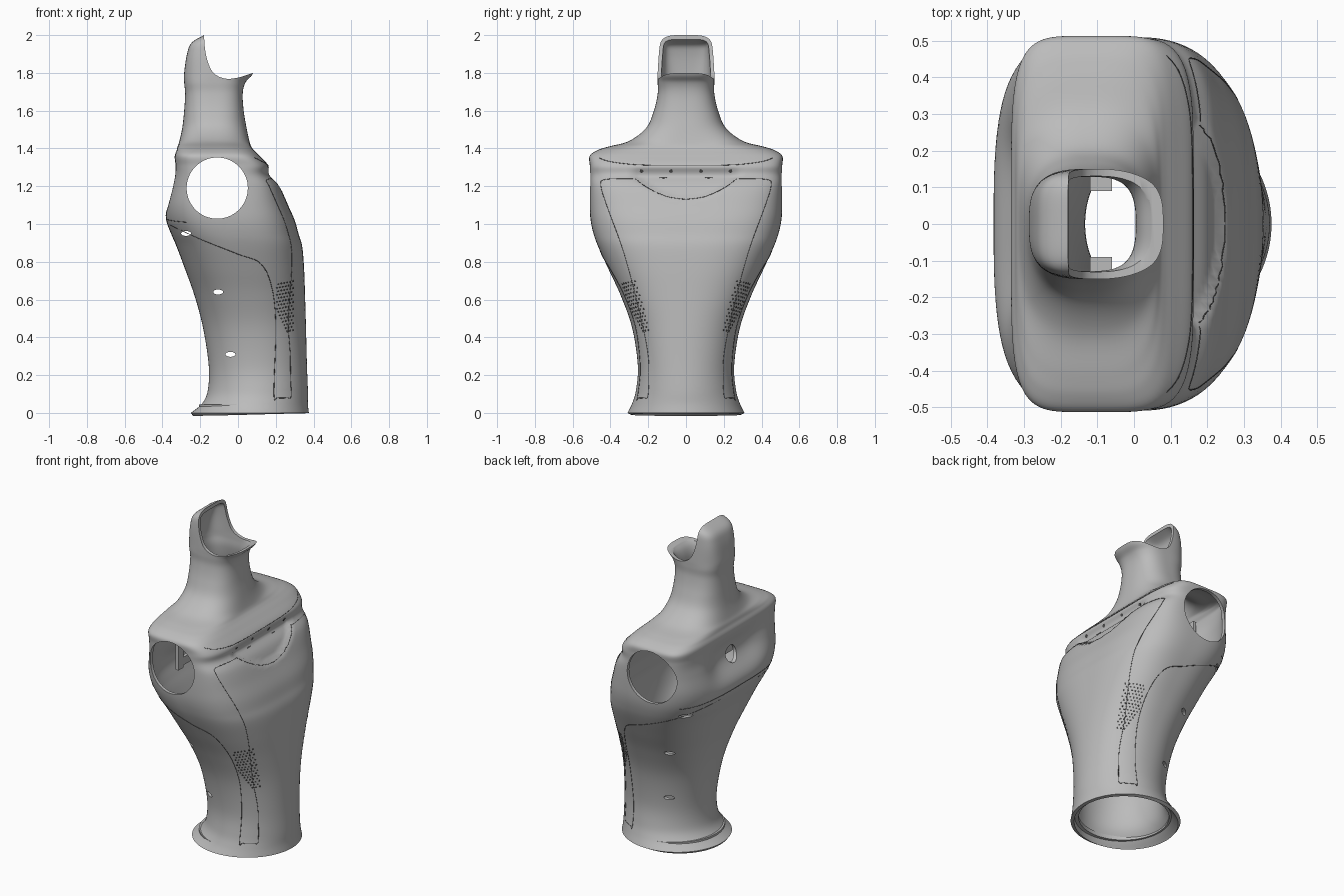
import bpy, bmesh, math
from mathutils import Vector, Matrix
from mathutils.bvhtree import BVHTree

cube = bpy.data.objects.get("Cube")
if cube:
    bpy.data.objects.remove(cube, do_unlink=True)


def make_material(name, value):
    mat = bpy.data.materials.new(name)
    mat.use_nodes = True
    colour = (value, value, value, 1)
    mat.diffuse_color = colour
    bsdf = mat.node_tree.nodes["Principled BSDF"]
    bsdf.inputs["Base Color"].default_value = colour
    bsdf.inputs["Roughness"].default_value = 0.6
    return mat


shell_grey = make_material("shell grey", 0.5)
dark_grey = make_material("dark grey", 0.08)


def add_object(name, bm, mat):
    bmesh.ops.recalc_face_normals(bm, faces=bm.faces)
    mesh = bpy.data.meshes.new(name)
    bm.to_mesh(mesh)
    bm.free()
    mesh.materials.append(mat)
    obj = bpy.data.objects.new(name, mesh)
    bpy.context.collection.objects.link(obj)
    return obj


def smooth_path(points, steps):
    """Catmull-Rom through points of any dimension."""
    out = []
    last = len(points) - 1
    for i in range(last):
        a, b = points[max(i - 1, 0)], points[i]
        c, d = points[i + 1], points[min(i + 2, last)]
        for k in range(steps):
            t = k / steps
            out.append([q + 0.5 * t * (r - p + t * (2 * p - 5 * q + 4 * r - s + t * (3 * (q - r) + s - p)))
                        for p, q, r, s in zip(a, b, c, d)])
    out.append(list(points[-1]))
    return out


def clamp(v):
    return max(0.0, min(1.0, v))


# Torso sections in hundredths: height, back x, chest x, half width, squareness
SECTIONS = [
    (0, -25, 37.5, 31, 2), (5, -19, 37, 28.5, 2), (12, -16, 37, 26.5, 2),
    (25, -15.5, 36.5, 25.5, 2.1), (45, -18.5, 36, 28.5, 2.2), (62, -23, 35.5, 34.5, 2.4),
    (76, -28, 35, 41, 2.6), (88, -32.5, 34, 46.5, 2.8), (95, -35.5, 32, 49, 3),
    (102, -38, 30, 50.5, 3.2), (110, -38, 26.5, 51, 3.6), (120, -35.5, 22, 51, 4.2),
    (126, -34, 17, 51, 4.6), (131, -33.5, 16, 51, 5), (136, -33.5, 11.5, 51, 5),
    (139, -32.5, 8.5, 47, 4.5), (141, -32, 7, 41, 3.6), (144, -31, 6, 30, 2.8),
    (151, -29.5, 4.5, 21, 2.5), (160, -28.5, 3, 17, 2.6), (169, -28, 2.5, 15, 2.8),
    (175, -28.5, 4, 15, 3), (180, -28.5, 8, 15, 3.2), (190, -27, 9, 14.5, 4),
    (196, -24.5, 9, 13.8, 4.5), (200, -18, 9, 12, 4.5)]
SEGMENTS = 144


def section_ring(bm, row, scale=1.0, z=None):
    height, back, chest, half, power = row
    ring = []
    for i in range(SEGMENTS):
        a = math.tau * i / SEGMENTS
        c, s = math.cos(a), math.sin(a)
        r = scale / (abs(c) ** power + abs(s) ** power) ** (1 / power)
        x = ((back + chest) + (chest - back) * c * r) / 200
        ring.append(bm.verts.new((x, half * s * r / 100, height / 100 if z is None else z)))
    return ring


def bridge(bm, rings):
    for low, high in zip(rings, rings[1:]):
        for i in range(SEGMENTS):
            j = (i + 1) % SEGMENTS
            bm.faces.new((low[i], low[j], high[j], high[i]))


# Torso shell, with a pocket on the chest and a hollow between the shoulders
bm = bmesh.new()
bridge(bm, [section_ring(bm, row) for row in smooth_path(SECTIONS, 6)])
for v in bm.verts:
    x, y, z = v.co
    if x > 0:
        arc = 1.13 + 0.11 * (y / 0.27) ** 2
        v.co.x -= 0.022 * clamp((z - arc) / 0.015) * clamp((1.3 - z) / 0.05) * clamp((0.29 - abs(y)) / 0.03)
    elif x < -0.2 and 1.04 < z < 1.36:
        v.co.x += 0.045 * math.sin(math.pi * (z - 1.04) / 0.32) ** 2 * math.exp(-(y / 0.24) ** 4)
torso = add_object("torso_shell", bm, shell_grey)
wall = torso.modifiers.new("wall", 'SOLIDIFY')
wall.thickness = 0.02
wall.offset = -1

# Cutters: neck opening, arm holes, back port, side slots
bm = bmesh.new()


def add_cylinder(centre, axis, radius, length, squash=1.0):
    rot = Vector(axis).to_track_quat('Z', 'Y').to_matrix().to_4x4()
    size = Matrix.Diagonal((radius, radius * squash, length, 1))
    bmesh.ops.create_cone(bm, cap_ends=True, segments=64, radius1=1, radius2=1, depth=1,
                          matrix=Matrix.Translation(centre) @ rot @ size)


neck_curve = [(-18, 200.5), (-17.5, 193), (-16, 86 + 100), (-13, 180), (-7, 177), (0, 177.5), (8, 180)]
outline = smooth_path(neck_curve, 6) + [(30, 182), (30, 220), (-18, 220)]
face = bm.faces.new([bm.verts.new((x / 100, -0.3, z / 100)) for x, z in outline])
side = bmesh.ops.extrude_face_region(bm, geom=[face])["geom"]
bmesh.ops.translate(bm, vec=(0, 0.6, 0), verts=[g for g in side if isinstance(g, bmesh.types.BMVert)])
add_cylinder((-0.11, 0, 1.19), (0, 1, 0), 0.162, 1.4)
add_cylinder((-0.38, 0, 1.2), (1, 0, 0), 0.05, 0.18)
for sign in (-1, 1):
    for x, z in ((-0.275, 0.95), (-0.105, 0.64), (-0.04, 0.31)):
        add_cylinder((x, sign * 0.38, z), (0, 1, 0), 0.026, 0.5, 0.5)
cutter = add_object("opening_cutter", bm, shell_grey)
cutter.hide_render = True
cutter.hide_viewport = False

cut = torso.modifiers.new("openings", 'BOOLEAN')
cut.operation = 'DIFFERENCE'
cut.solver = 'EXACT'
cut.object = cutter
bpy.context.view_layer.objects.active = torso
torso.select_set(True)
for name in ("wall", "openings"):
    bpy.ops.object.modifier_apply(modifier=name)
bpy.ops.object.shade_smooth_by_angle(angle=math.radians(35))
bpy.data.objects.remove(cutter, do_unlink=True)

# Surface lookup for the fine details
tree = BVHTree.FromObject(torso, bpy.context.evaluated_depsgraph_get())


def hit(a, z, view, sign):
    """Surface point seen from the chest, the back or one side."""
    if view == "side":
        start, aim = (a, 2 * sign, z), (0, -sign, 0)
    else:
        end = 1 if view == "chest" else -1
        start, aim = (2 * end, a * sign, z), (-end, 0, 0)
    return tree.ray_cast(Vector(start), Vector(aim))[:2]


def add_seam(name, points, view, sign):
    curve = bpy.data.curves.new(name, 'CURVE')
    curve.dimensions = '3D'
    curve.bevel_depth = 0.0018
    curve.bevel_resolution = 0
    found = [hit(a / 100, z / 100, view, sign)[0] for a, z in smooth_path(points, 8)]
    found = [p for p in found if p]
    line = curve.splines.new('POLY')
    line.points.add(len(found) - 1)
    for point, p in zip(line.points, found):
        point.co = (*p, 1)
    curve.materials.append(dark_grey)
    bpy.context.collection.objects.link(bpy.data.objects.new(name, curve))


# Panel seams
for sign, label in ((-1, "front"), (1, "rear")):
    add_seam(label + "_chest_seam", [(28, 124), (43, 123.5), (45, 120), (42, 110), (33, 85), (25, 55),
                                     (20, 30), (20, 10), (22, 8)], "chest", sign)
    add_seam(label + "_flank_seam", [(-37, 100), (-20, 92), (0, 84), (12, 79), (18, 66), (20, 45),
                                     (19, 10), (21, 8), (27, 8)], "side", sign)
    add_seam(label + "_pocket_seam", [(0, 113), (10, 114.5), (20, 119), (27, 124)], "chest", sign)
    add_seam(label + "_collar_seam", [(0, 131), (25, 131.3), (40, 133), (46, 135)], "chest", sign)
    add_seam(label + "_back_seam", [(0, 102.5), (25, 102.2), (45, 101)], "back", sign)

# Perforated vents and chest screws, as thin discs
bm = bmesh.new()


def add_disc(found, radius, stretch=1.0):
    p, n = found
    if p:
        rot = n.to_track_quat('Z', 'Y').to_matrix().to_4x4()
        bmesh.ops.create_cone(bm, cap_ends=True, segments=8, radius1=radius, radius2=radius, depth=0.003,
                              matrix=Matrix.Translation(p) @ rot @ Matrix.Diagonal((stretch, 1 / stretch, 1, 1)))


for sign in (-1, 1):
    for row in range(15):
        z = 0.43 + row * 0.0185
        left = 0.2 + 0.05 * clamp((0.56 - z) / 0.13)
        for col in range(7):
            x = 0.292 - col * 0.0155 - (row % 2) * 0.0075
            if x > left:
                add_disc(hit(x, z + (x - 0.25) * 0.2, "side", sign), 0.0055)
    for y in (0.08, 0.235):
        add_disc(hit(y, 1.28, "chest", sign), 0.01)
    add_disc(hit(0.12, 1.245, "chest", sign), 0.009, 2.2)
add_object("vents_and_screws", bm, dark_grey)

# Base lip inside the foot
bm = bmesh.new()
foot = smooth_path(SECTIONS, 6)[3]
loop = [section_ring(bm, foot, s, z) for s, z in ((0.95, 0.02), (0.86, 0.02), (0.86, 0.045), (0.95, 0.045))]
bridge(bm, loop + loop[:1])
add_object("base_lip", bm, shell_grey)


# Inner frame
def add_box(name, centre, size):
    bm = bmesh.new()
    bmesh.ops.create_cube(bm, size=1, matrix=Matrix.Translation(centre) @ Matrix.Diagonal((*size, 1)))
    return add_object(name, bm, shell_grey)


for sign, label in ((-1, "front"), (1, "rear")):
    add_box(label + "_inner_post", (-0.285, sign * 0.17, 1.18), (0.02, 0.05, 0.34))
    add_box(label + "_inner_bracket", (-0.09, sign * 0.13, 1.0), (0.06, 0.08, 0.03))
add_box("inner_cross_bar", (-0.285, 0, 1.05), (0.02, 0.36, 0.05))
